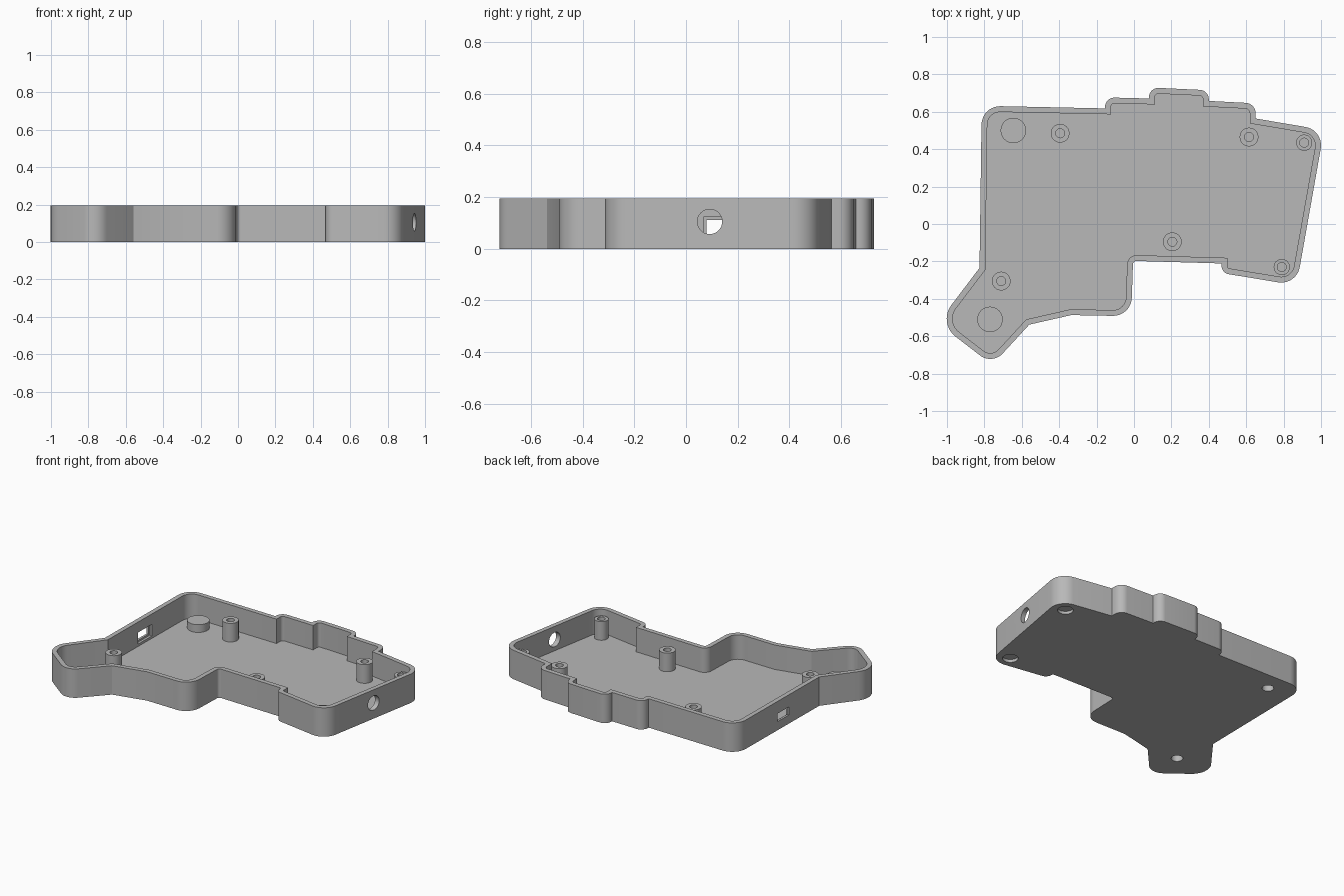
import bpy, bmesh, math
from mathutils import Vector, Matrix

cube = bpy.data.objects.get("Cube")
if cube:
    bpy.data.objects.remove(cube, do_unlink=True)

HEIGHT, FLOOR, WALL = 0.194, 0.03, 0.031

grey = bpy.data.materials.new("plain grey")
grey.use_nodes = True
grey.diffuse_color = (0.48, 0.48, 0.48, 1)
grey.node_tree.nodes["Principled BSDF"].inputs["Base Color"].default_value = grey.diffuse_color


def make_object(name, bm):
    bmesh.ops.recalc_face_normals(bm, faces=bm.faces[:])
    mesh = bpy.data.meshes.new(name)
    bm.to_mesh(mesh)
    bm.free()
    mesh.materials.append(grey)
    obj = bpy.data.objects.new(name, mesh)
    bpy.context.collection.objects.link(obj)
    return obj


def smooth(obj):
    bpy.ops.object.select_all(action='DESELECT')
    obj.select_set(True)
    bpy.context.view_layer.objects.active = obj
    bpy.ops.object.shade_smooth_by_angle(angle=math.radians(30))


def edge_dirs(corners, i):
    p = [Vector(c[:2]) for c in corners]
    return p[i], (p[i] - p[i - 1]).normalized(), (p[(i + 1) % len(p)] - p[i]).normalized()


def inset(corners, w):
    """Move a clockwise outline inward by w, adjusting corner radii."""
    result = []
    for i, (_, _, r) in enumerate(corners):
        p, d1, d2 = edge_dirs(corners, i)
        n1, n2 = Vector((d1.y, -d1.x)), Vector((d2.y, -d2.x))
        q = p + (n1 + n2) * w / (1 + n1.dot(n2))
        convex = d1.cross(d2) < 0
        new_r = 0 if r == 0 else max(r - w, 0.01) if convex else r + w
        result.append((q.x, q.y, new_r))
    return result


def rounded(corners, steps=10):
    """Replace each corner that has a radius with an arc."""
    points = []
    for i, (_, _, r) in enumerate(corners):
        p, d1, d2 = edge_dirs(corners, i)
        if r == 0:
            points.append(p)
            continue
        turn = math.atan2(d1.cross(d2), d1.dot(d2))
        start = p - d1 * r * math.tan(abs(turn) / 2)
        side = Vector((-d1.y, d1.x)) * math.copysign(1, turn)
        centre = start + side * r
        for k in range(steps + 1):
            points.append(centre + Matrix.Rotation(turn * k / steps, 2) @ (start - centre))
    return points


def prism(name, points, z0, z1):
    bm = bmesh.new()
    face = bm.faces.new([bm.verts.new((p.x, p.y, z0)) for p in points])
    top = bmesh.ops.extrude_face_region(bm, geom=[face])["geom"]
    bmesh.ops.translate(bm, vec=(0, 0, z1 - z0),
                        verts=[v for v in top if isinstance(v, bmesh.types.BMVert)])
    return make_object(name, bm)


def cylinder(name, r, depth, matrix):
    bm = bmesh.new()
    bmesh.ops.create_cone(bm, cap_ends=True, segments=40, radius1=r, radius2=r,
                          depth=depth, matrix=matrix)
    return make_object(name, bm)


def box(name, x0, x1, y0, y1, z0, z1):
    return prism(name, [Vector(c) for c in ((x0, y0), (x1, y0), (x1, y1), (x0, y1))], z0, z1)


def lathe(name, profile, x, y):
    bm = bmesh.new()
    verts = [bm.verts.new((r, 0, z)) for r, z in profile]
    edges = [bm.edges.new(pair) for pair in zip(verts, verts[1:])]
    bmesh.ops.spin(bm, geom=verts + edges, axis=(0, 0, 1), cent=(0, 0, 0),
                   angle=math.tau, steps=40)
    bmesh.ops.remove_doubles(bm, verts=bm.verts[:], dist=0.0001)
    bmesh.ops.translate(bm, vec=(x, y, 0), verts=bm.verts[:])
    obj = make_object(name, bm)
    smooth(obj)


def cut(target, cutter):
    cutter.hide_render = True
    mod = target.modifiers.new("cut", 'BOOLEAN')
    mod.operation, mod.solver, mod.object = 'DIFFERENCE', 'EXACT', cutter
    bpy.context.view_layer.objects.active = target
    bpy.ops.object.modifier_apply(modifier=mod.name)
    bpy.data.objects.remove(cutter, do_unlink=True)


# Clockwise case outline: x, y, corner radius
outline = [
    (-0.814, 0.632, 0.1), (-0.155, 0.618, 0), (-0.155, 0.677, 0.05),
    (0.08, 0.671, 0), (0.08, 0.73, 0.05), (0.4, 0.715, 0.05), (0.4, 0.658, 0),
    (0.65, 0.645, 0.055), (0.65, 0.564, 0), (1.016, 0.502, 0.1),
    (0.869, -0.328, 0.1), (0.468, -0.262, 0.045), (0.468, -0.211, 0),
    (-0.005, -0.197, 0.02), (-0.015, -0.493, 0.1), (-0.335, -0.487, 0),
    (-0.56, -0.538, 0), (-0.758, -0.753, 0.09), (-1.049, -0.529, 0.12),
    (-0.826, -0.235, 0),
]
posts = [(-0.395, 0.485), (0.615, 0.465), (0.205, -0.095), (-0.71, -0.305)]
corner_posts = [(0.91, 0.435), (0.79, -0.23)]
discs = [(-0.645, 0.5), (-0.77, -0.51)]

# Open tray
tray = prism("tray", rounded(outline), 0, HEIGHT)
cut(tray, prism("cavity", rounded(inset(outline, WALL)), FLOOR, 0.4))

# Round cable hole in the left wall, stepped slot in the opposite wall
cut(tray, cylinder("cable_hole", 0.048, 0.3,
                   Matrix.Translation((0.94, 0.092, 0.105)) @ Matrix.Rotation(math.pi / 2, 4, 'Y')))
cut(tray, box("slot", -0.9, -0.7, 0.08, 0.2, 0.058, 0.112))
cut(tray, box("slot_recess", -0.806, -0.7, 0.068, 0.215, 0.046, 0.124))

# Recesses in the underside
for x, y in corner_posts:
    cut(tray, cylinder("screw_recess", 0.048, 0.04, Matrix.Translation((x, y, 0))))
for x, y in discs:
    cut(tray, cylinder("disc_recess", 0.036, 0.2, Matrix.Translation((x, y, 0))))
smooth(tray)

# Screw posts with blind holes
for group, r, name in ((posts, 0.05, "screw_post"), (corner_posts, 0.043, "corner_post")):
    for x, y in group:
        lathe(name, [(0, 0.04), (0.024, 0.04), (0.024, 0.155), (r, 0.155),
                     (r, 0.025), (0, 0.025)], x, y)

# Raised discs, hollow from below
for x, y in discs:
    lathe("raised_disc", [(0, 0.06), (0.036, 0.06), (0.036, FLOOR), (0.068, FLOOR),
                          (0.068, 0.082), (0, 0.082)], x, y)
